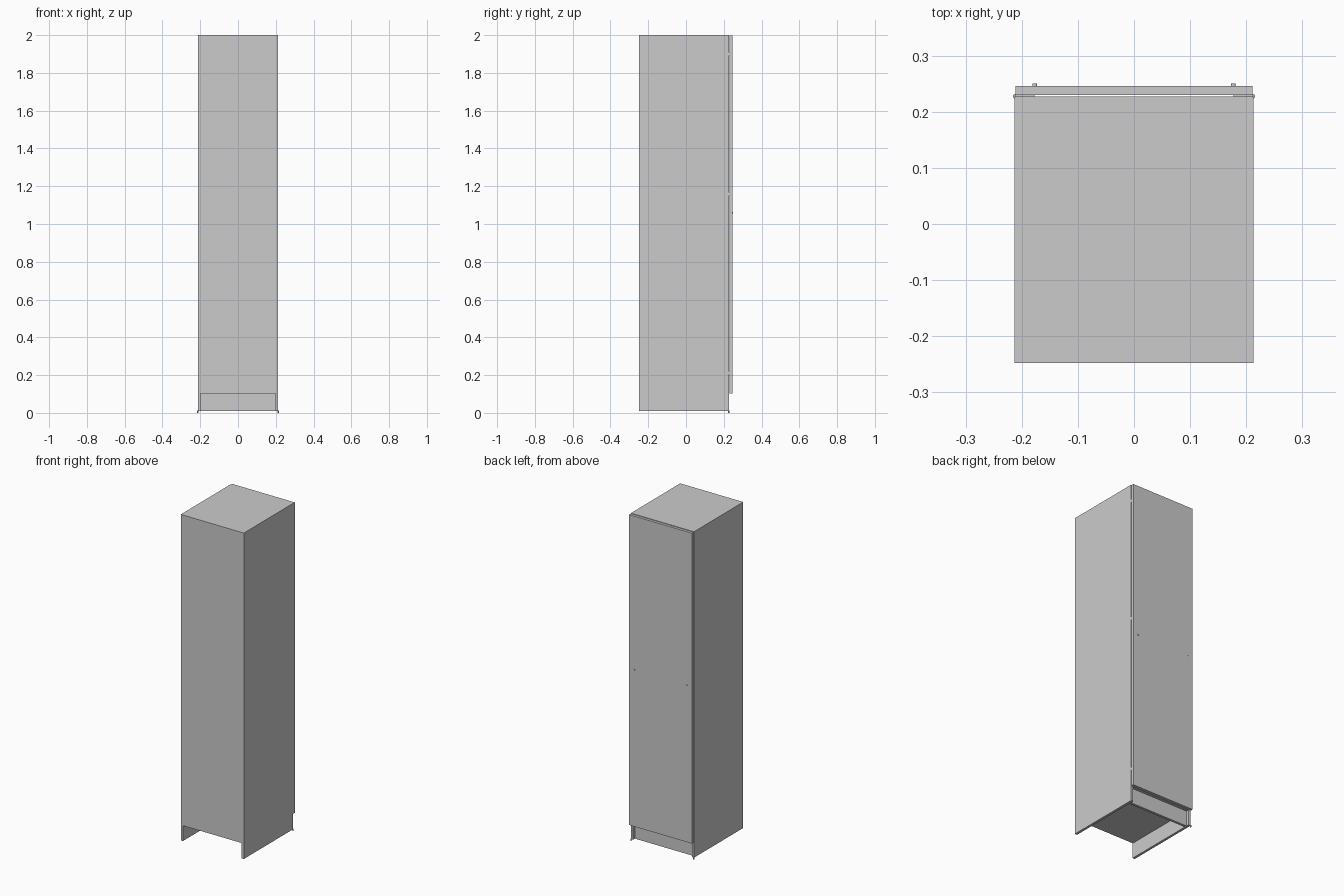
import bpy

if "Cube" in bpy.data.objects:
    bpy.data.objects.remove(bpy.data.objects["Cube"])


def box(name, x, y, z):
    """Axis-aligned box from (min, max) ranges."""
    bpy.ops.mesh.primitive_cube_add(
        size=1, location=[(r[0] + r[1]) / 2 for r in (x, y, z)])
    ob = bpy.context.object
    ob.name = name
    ob.scale = [r[1] - r[0] for r in (x, y, z)]
    bpy.ops.object.transform_apply(location=False, rotation=False, scale=True)
    return ob


def rod(name, loc, radius, depth, rot=(0, 0, 0)):
    bpy.ops.mesh.primitive_cylinder_add(
        vertices=16, radius=radius, depth=depth, location=loc, rotation=rot)
    ob = bpy.context.object
    ob.name = name
    bpy.ops.object.shade_smooth_by_angle()
    return ob


W, T = 0.213, 0.015          # half width, board thickness
IN = W - T                   # inner half width
FRONT, BACK = 0.227, -0.248  # carcass depth

# Carcass boards
box("top_board", (-IN, IN), (BACK, FRONT), (2.0 - T, 2.0))
box("bottom_board", (-IN, IN), (BACK + 0.004, FRONT), (0.103, 0.103 + T))
box("back_panel", (-IN, IN), (BACK + 0.001, BACK + 0.006), (0.103, 2.0 - T))
box("plinth", (-IN, IN), (0.195, 0.21), (0.01, 0.103))

# Door
box("door", (-0.2115, 0.2115), (0.23, 0.246), (0.103, 1.998))

for side, s in (("left", -1), ("right", 1)):
    def span(a, b):
        return tuple(sorted((s * a, s * b)))

    # Side board, reaching below the floor of the cabinet
    box(f"{side}_side_board", span(IN, W), (BACK, FRONT), (0.01, 2.0))
    # Foot glide under the door-side corner
    rod(f"{side}_foot", (s * 0.212, 0.2275, 0.006), 0.004, 0.012)
    # Door knob
    rod(f"{side}_knob", (s * 0.177, 0.2475, 1.06), 0.004, 0.005, (1.5708, 0, 0))
    # Hinge leaves in the gap behind the door
    for i, z in enumerate((0.21, 1.16, 1.9)):
        box(f"{side}_hinge_{i + 1}", span(0.177, 0.211),
            (0.2265, 0.2305), (z - 0.008, z + 0.008))
